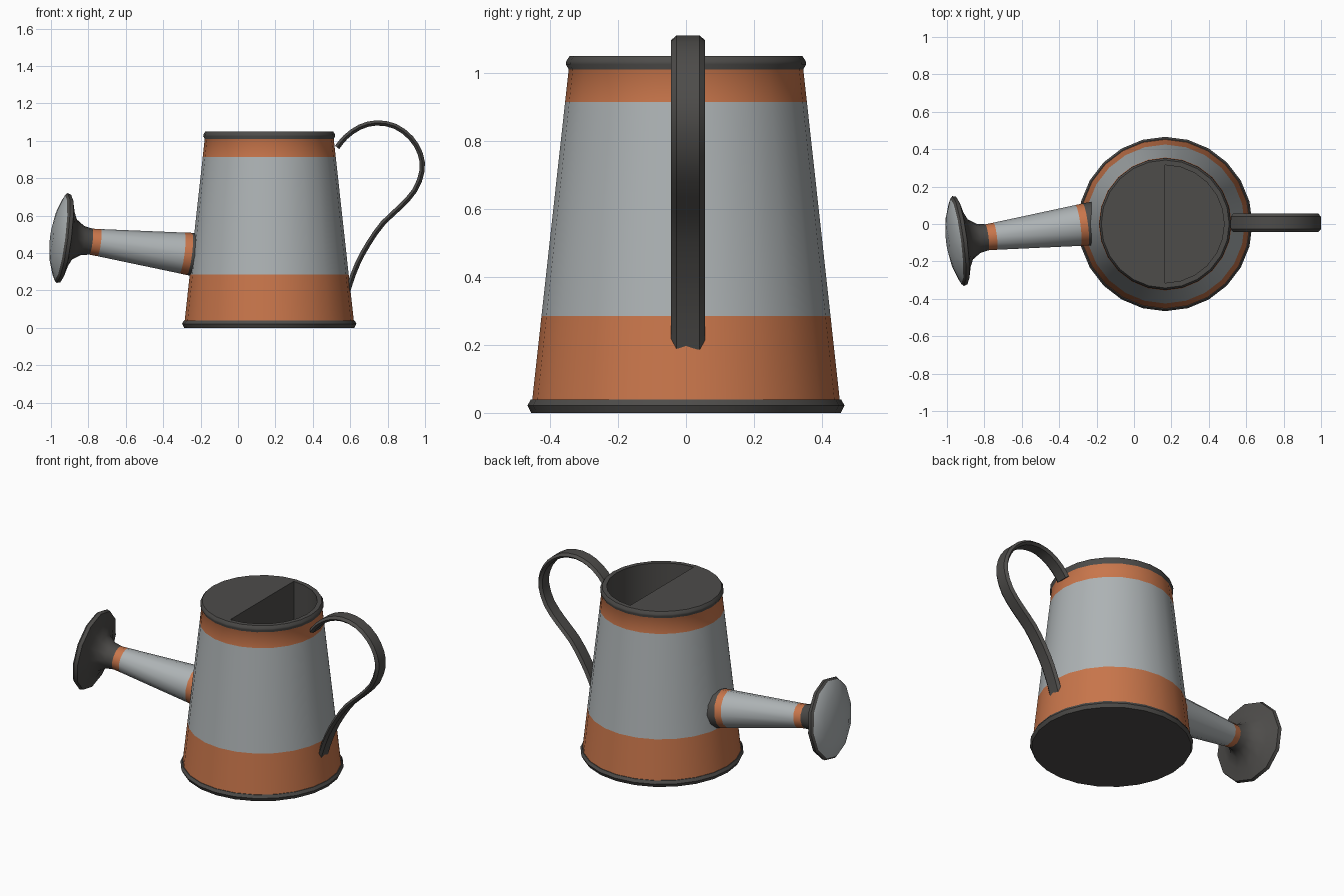
import bpy, bmesh, math
from mathutils import Vector, Matrix

if "Cube" in bpy.data.objects:
    bpy.data.objects.remove(bpy.data.objects["Cube"])


def material(name, rgb):
    m = bpy.data.materials.new(name)
    m.diffuse_color = (*rgb, 1)
    m.use_nodes = True
    m.node_tree.nodes["Principled BSDF"].inputs["Base Color"].default_value = m.diffuse_color
    return m


DARK = material("dark_metal", (0.075, 0.072, 0.068))
STEEL = material("light_metal", (0.42, 0.45, 0.46))
ORANGE = material("orange_band", (0.58, 0.18, 0.07))
MATS = [DARK, STEEL, ORANGE]
D, S, O = 0, 1, 2


def finish(name, bm, angle=40, matrix=Matrix()):
    bmesh.ops.recalc_face_normals(bm, faces=bm.faces)
    me = bpy.data.meshes.new(name)
    bm.to_mesh(me)
    bm.free()
    ob = bpy.data.objects.new(name, me)
    bpy.context.collection.objects.link(ob)
    for m in MATS:
        me.materials.append(m)
    ob.matrix_world = matrix
    bpy.ops.object.select_all(action='DESELECT')
    ob.select_set(True)
    bpy.context.view_layer.objects.active = ob
    bpy.ops.object.shade_smooth_by_angle(angle=math.radians(angle))
    return ob


def lathe(bm, profile, sides):
    """Rings of (radius, height, material of the band above); returns rings."""
    rings = []
    for r, h, _ in profile:
        rings.append([bm.verts.new((r * math.cos(2 * math.pi * i / sides),
                                    r * math.sin(2 * math.pi * i / sides), h))
                      for i in range(sides)])
    for (a, b), (_, _, mat) in zip(zip(rings, rings[1:]), profile):
        for i in range(sides):
            j = (i + 1) % sides
            bm.faces.new((a[i], a[j], b[j], b[i])).material_index = mat
    return rings


# Body: tapered bucket with dark rims and orange bands
N = 24


def wall(z):
    return 0.452 - 0.107 * (z - 0.04) / 0.97


bm = bmesh.new()
rings = lathe(bm, [(0.455, 0, D), (0.466, 0.022, D), (0.456, 0.04, D), (wall(0.04), 0.04, O),
                   (wall(0.285), 0.285, S), (wall(0.915), 0.915, O), (wall(1.01), 1.01, D),
                   (0.353, 1.025, D), (0.352, 1.035, D), (0.342, 1.05, D), (0.315, 1.05, D)], N)
bm.faces.new(rings[0])
# Half lid on the spout side, half-round well with partition on the handle side
top = rings[-1]
q = N // 4
bm.faces.new(top[q:3 * q + 1])
half = [top[i % N] for i in range(-q, q + 1)]
floor = [bm.verts.new((v.co.x, v.co.y, 0.1)) for v in half]
for i in range(len(half) - 1):
    bm.faces.new((half[i], half[i + 1], floor[i + 1], floor[i]))
bm.faces.new((half[0], half[-1], floor[-1], floor[0]))
bm.faces.new(floor)
finish("body", bm, 40, Matrix.Translation((0.167, 0, 0)))

# Spout and rose share one slightly skewed axis
axis = Vector((-1, -0.13, 0.125))
spout_frame = (Matrix.Translation((-0.24, 0, 0.393))
               @ axis.to_track_quat('Z', 'Y').to_matrix().to_4x4())
bm = bmesh.new()
rings = lathe(bm, [(0.117, -0.06, D), (0.114, 0.02, O), (0.110, 0.06, S),
                   (0.073, 0.51, O), (0.070, 0.555, D)], 12)
bm.faces.new(rings[0])
bm.faces.new(rings[-1])
finish("spout", bm, 40, spout_frame)

# Rose: flared neck, thin rim and domed face
bm = bmesh.new()
rings = lathe(bm, [(0.070, 0.555, D), (0.078, 0.60, D), (0.108, 0.645, D), (0.165, 0.672, D),
                   (0.236, 0.692, D), (0.242, 0.712, D), (0.230, 0.724, S),
                   (0.15, 0.753, S), (0.07, 0.768, S)], 12)
bm.faces.new(rings[0])
bm.faces.new(rings[-1]).material_index = S
finish("rose", bm, 40, spout_frame)

# Handle: flat hexagonal strap swept along a smooth path in the xz plane
path = [(0.49, 0.92), (0.53, 0.965), (0.575, 1.02), (0.65, 1.073), (0.74, 1.096),
        (0.84, 1.078), (0.925, 1.015), (0.975, 0.93), (0.984, 0.84), (0.945, 0.735),
        (0.865, 0.645), (0.775, 0.56), (0.70, 0.455), (0.64, 0.345), (0.60, 0.24), (0.585, 0.19)]
P = [Vector((x, 0.006, z)) for x, z in path]


def catmull(a, b, c, d, t):
    return 0.5 * (2 * b + (c - a) * t + (2 * a - 5 * b + 4 * c - d) * t * t
                  + (3 * b - 3 * c + d - a) * t ** 3)


pts = [catmull(*P[i:i + 4], k / 2) for i in range(len(P) - 3) for k in range(2)] + [P[-2], P[-1]]
section = [(-0.05, 0), (-0.034, 0.014), (0.034, 0.014), (0.05, 0), (0.034, -0.014), (-0.034, -0.014)]
bm = bmesh.new()
rows = []
for i, p in enumerate(pts):
    t = (pts[min(i + 1, len(pts) - 1)] - pts[max(i - 1, 0)]).normalized()
    n = Vector((-t.z, 0, t.x))
    rows.append([bm.verts.new(p + Vector((0, w, 0)) + n * h) for w, h in section])
for a, b in zip(rows, rows[1:]):
    for i in range(6):
        j = (i + 1) % 6
        bm.faces.new((a[i], a[j], b[j], b[i]))
bm.faces.new(rows[0])
bm.faces.new(rows[-1])
finish("handle", bm, 30)
